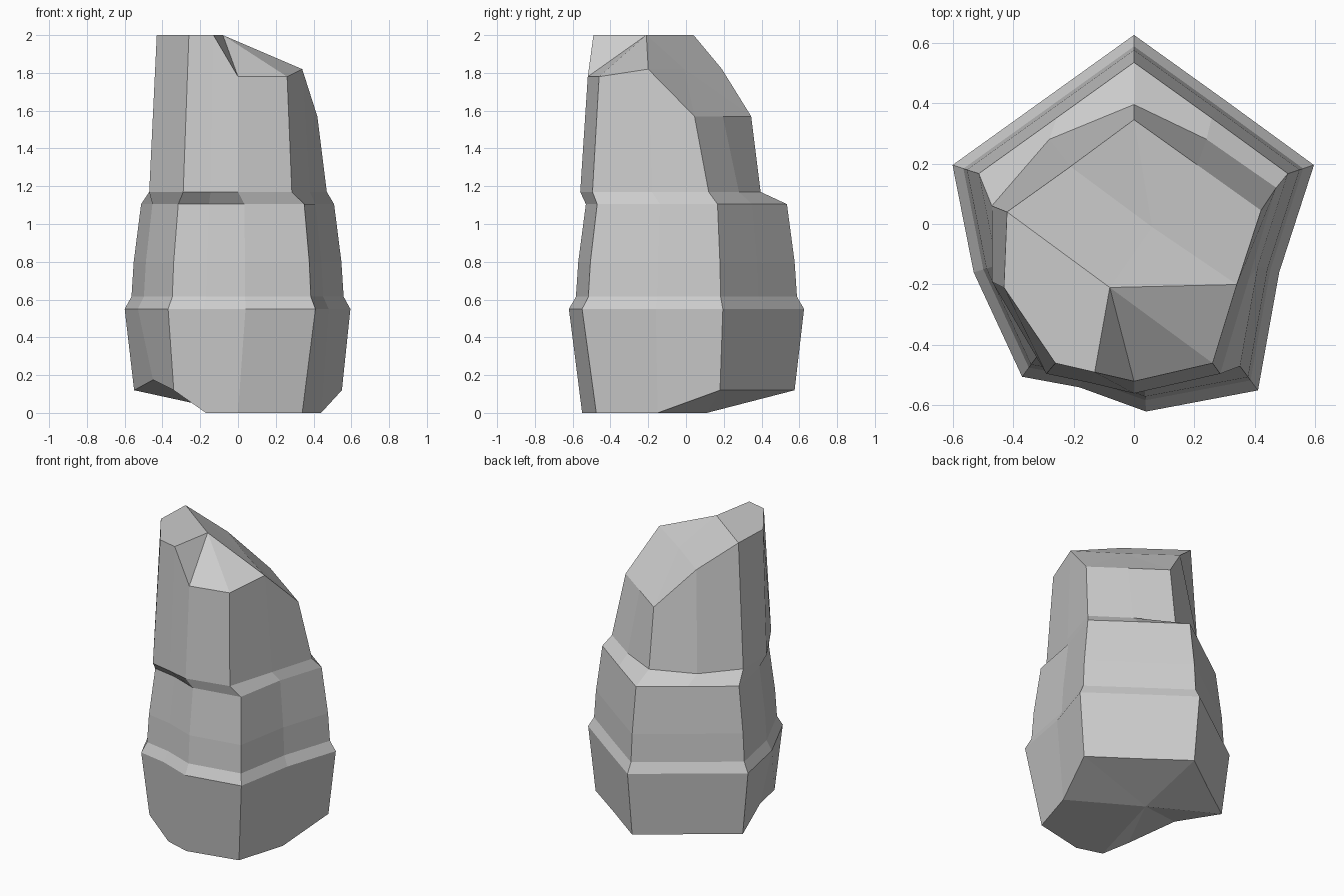
import bpy, bmesh

if "Cube" in bpy.data.objects:
    bpy.data.objects.remove(bpy.data.objects["Cube"])

# Outlines run clockwise from the back corner (seen from above), 11 points each
waist = [(0, .625), (.3, .41), (.595, .195), (.48, -.16), (.41, -.55), (.04, -.62),
         (-.18, -.54), (-.37, -.505), (-.53, -.16), (-.6, .195), (-.3, .41)]
neck = [(0, .395), (.24, .28), (.47, .12), (.38, -.18), (.285, -.495), (0, -.56),
        (-.145, -.525), (-.29, -.495), (-.47, -.19), (-.47, .06), (-.28, .28)]
foot = [(0, .575, .12), (.28, .37, .12), (.55, .18, .12), (.44, -.15, 0),
        (.34, -.475, 0), (0, -.55, 0), (-.17, -.5, 0), (-.34, -.46, .12),
        (-.45, -.15, .175), (-.55, .18, .12), (-.28, .37, .12)]
crown = [(0, .345, 1.57), (.21, .195, 1.57), (.42, .045, 1.57), (.34, -.2, 1.82),
         (.26, -.46, 1.78), (0, -.52, 1.78), (-.13, -.49, 2), (-.26, -.46, 2),
         (-.43, -.21, 2), (-.42, .04, 2), (-.21, .19, 1.82)]


def scaled(ring, s, z):
    return [(x * s, y * s, z) for x, y in ring]


bm = bmesh.new()
levels = [foot, scaled(waist, 1, .55), scaled(waist, .94, .615),
          scaled(waist, .92, .8), scaled(waist, .855, 1.105),
          scaled(neck, 1, 1.17), crown]
rings = [[bm.verts.new(p) for p in ring] for ring in levels]

# Faceted sides with the stepped ledges
n = len(waist)
for low, high in zip(rings, rings[1:]):
    for i in range(n):
        j = (i + 1) % n
        bm.faces.new((low[i], low[j], high[j], high[i]))

# Chipped underside
base = bm.verts.new((0, .11, 0))
f = rings[0]
for i in range(n):
    bm.faces.new((f[(i + 1) % n], f[i], base))

# Broken top: a high flat ledge at the left, slopes to the right and back
mid = bm.verts.new((.06, -.01, 1.82))
peak = bm.verts.new((-.08, -.21, 2))
B, BR, R, RF, FR, F, FM, FL, LM, L, BL = rings[-1]
for face in [(L, LM, FL, FM, peak), (peak, FM, F), (peak, F, FR), (peak, FR, RF),
             (peak, RF, mid), (mid, RF, R), (mid, R, BR), (mid, BR, B),
             (mid, B, BL), (mid, BL, L), (mid, L, peak)]:
    bm.faces.new(face)

bmesh.ops.recalc_face_normals(bm, faces=bm.faces)
mesh = bpy.data.meshes.new("rock_pillar")
bm.to_mesh(mesh)
bm.free()
bpy.context.collection.objects.link(bpy.data.objects.new("rock_pillar", mesh))
